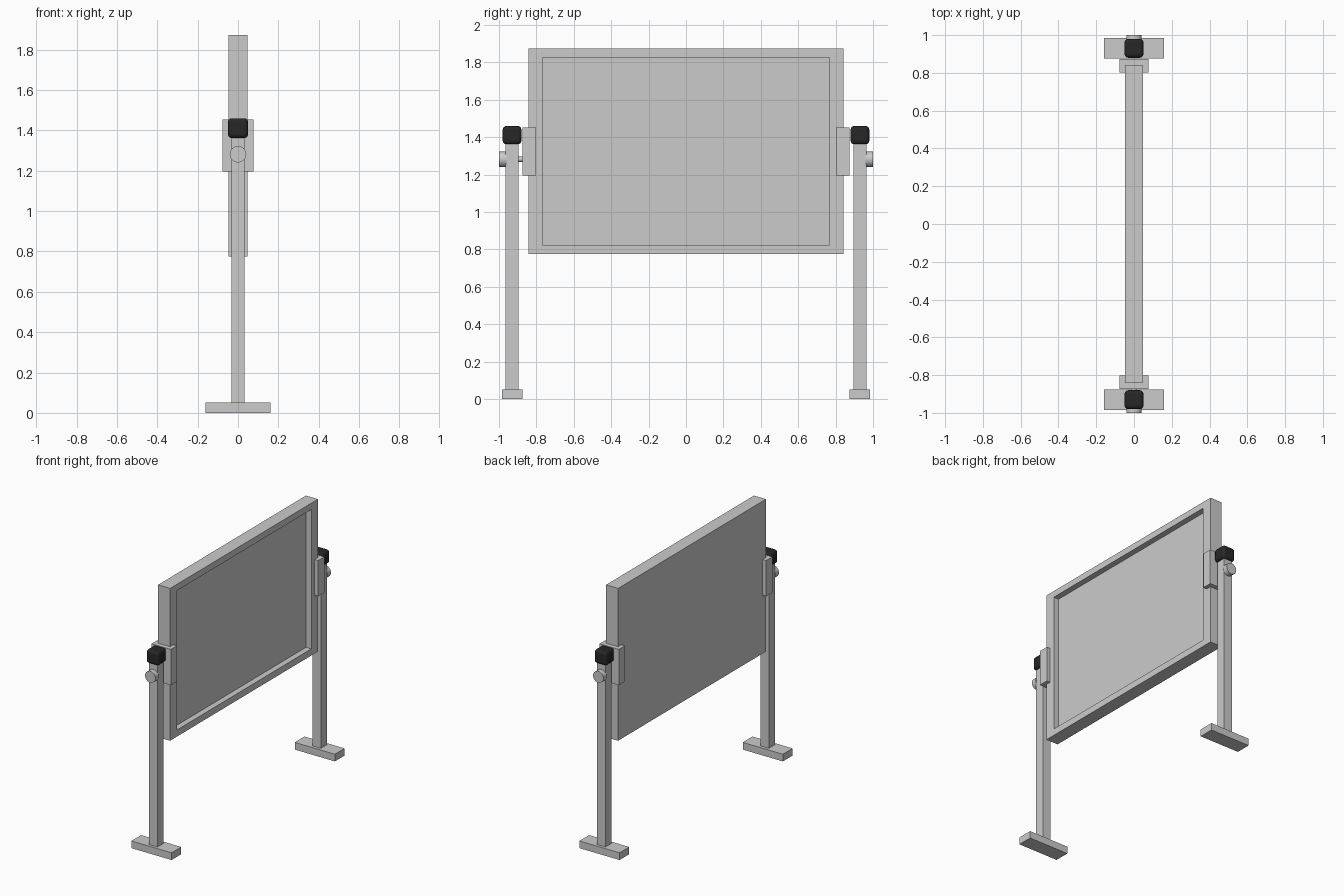
import bpy, bmesh
from math import pi
from mathutils import Matrix, Vector

if "Cube" in bpy.data.objects:
    bpy.data.objects.remove(bpy.data.objects["Cube"])


def finish(name, bm):
    bmesh.ops.recalc_face_normals(bm, faces=bm.faces)
    me = bpy.data.meshes.new(name)
    bm.to_mesh(me)
    bm.free()
    ob = bpy.data.objects.new(name, me)
    bpy.context.collection.objects.link(ob)
    return ob


def box_bm(lo, hi):
    lo, hi = Vector(lo), Vector(hi)
    bm = bmesh.new()
    bmesh.ops.create_cube(bm, size=1)
    for v in bm.verts:
        v.co = (lo + hi) / 2 + v.co * (hi - lo)
    return bm


def box(name, lo, hi):
    return finish(name, box_bm(lo, hi))


def rod_y(name, y0, y1, z, r):
    bm = bmesh.new()
    m = Matrix.Translation((0, (y0 + y1) / 2, z)) @ Matrix.Rotation(pi / 2, 4, 'X')
    bmesh.ops.create_cone(bm, cap_ends=True, segments=32, radius1=r, radius2=r,
                          depth=abs(y1 - y0), matrix=m)
    return smooth(finish(name, bm))


def smooth(ob):
    bpy.ops.object.select_all(action='DESELECT')
    ob.select_set(True)
    bpy.context.view_layer.objects.active = ob
    bpy.ops.object.shade_smooth_by_angle()
    return ob


black = bpy.data.materials.new("black_rubber")
black.diffuse_color = (0.02, 0.02, 0.02, 1)
black.use_nodes = True
black.node_tree.nodes["Principled BSDF"].inputs["Base Color"].default_value = black.diffuse_color

# Board with a recessed panel on the +x side
bm = box_bm((-0.048, -0.842, 0.775), (0.048, 0.842, 1.873))
face = max(bm.faces, key=lambda f: f.calc_center_median().x)
bmesh.ops.inset_individual(bm, faces=[face], thickness=0.04)
for v in face.verts:
    v.co.y = 0.766 if v.co.y > 0 else -0.766
    v.co.z = 1.827 if v.co.z > 1.3 else 0.823
panel = bmesh.ops.extrude_discrete_faces(bm, faces=[face])["faces"][0]
bmesh.ops.translate(bm, verts=panel.verts, vec=(-0.042, 0, 0))
finish("board", bm)

for side, s in (("left", -1), ("right", 1)):
    # Foot and post
    box(side + "_foot", (-0.16, s * 0.93 - 0.055, 0), (0.16, s * 0.93 + 0.055, 0.052))
    box(side + "_post", (-0.033, s * 0.93 - 0.034, 0.052), (0.033, s * 0.93 + 0.034, 1.41))

    # U-shaped bracket gripping the board edge
    bm = bmesh.new()
    profile = [(-0.077, 0.803), (-0.077, 0.874), (0.077, 0.874), (0.077, 0.803),
               (0.048, 0.803), (0.048, 0.842), (-0.048, 0.842), (-0.048, 0.803)]
    f = bm.faces.new([bm.verts.new((x, s * y, 1.195)) for x, y in profile])
    ext = bmesh.ops.extrude_face_region(bm, geom=[f])["geom"]
    bmesh.ops.translate(bm, verts=[g for g in ext if isinstance(g, bmesh.types.BMVert)],
                        vec=(0, 0, 0.258))
    finish(side + "_bracket", bm)

    # Tightening knob on the outside of the post
    rod_y(side + "_knob", s * 0.96, s * 1.0, 1.282, 0.041)

    # Rounded black cap
    cap = box(side + "_cap", (-0.05, s * 0.93 - 0.05, 1.362), (0.05, s * 0.93 + 0.05, 1.46))
    bev = cap.modifiers.new("round", 'BEVEL')
    bev.width = 0.02
    bev.segments = 4
    cap.data.materials.append(black)
    smooth(cap)

# Pivot pin between the left post and its bracket
rod_y("pivot_pin", -0.9, -0.87, 1.282, 0.014)
